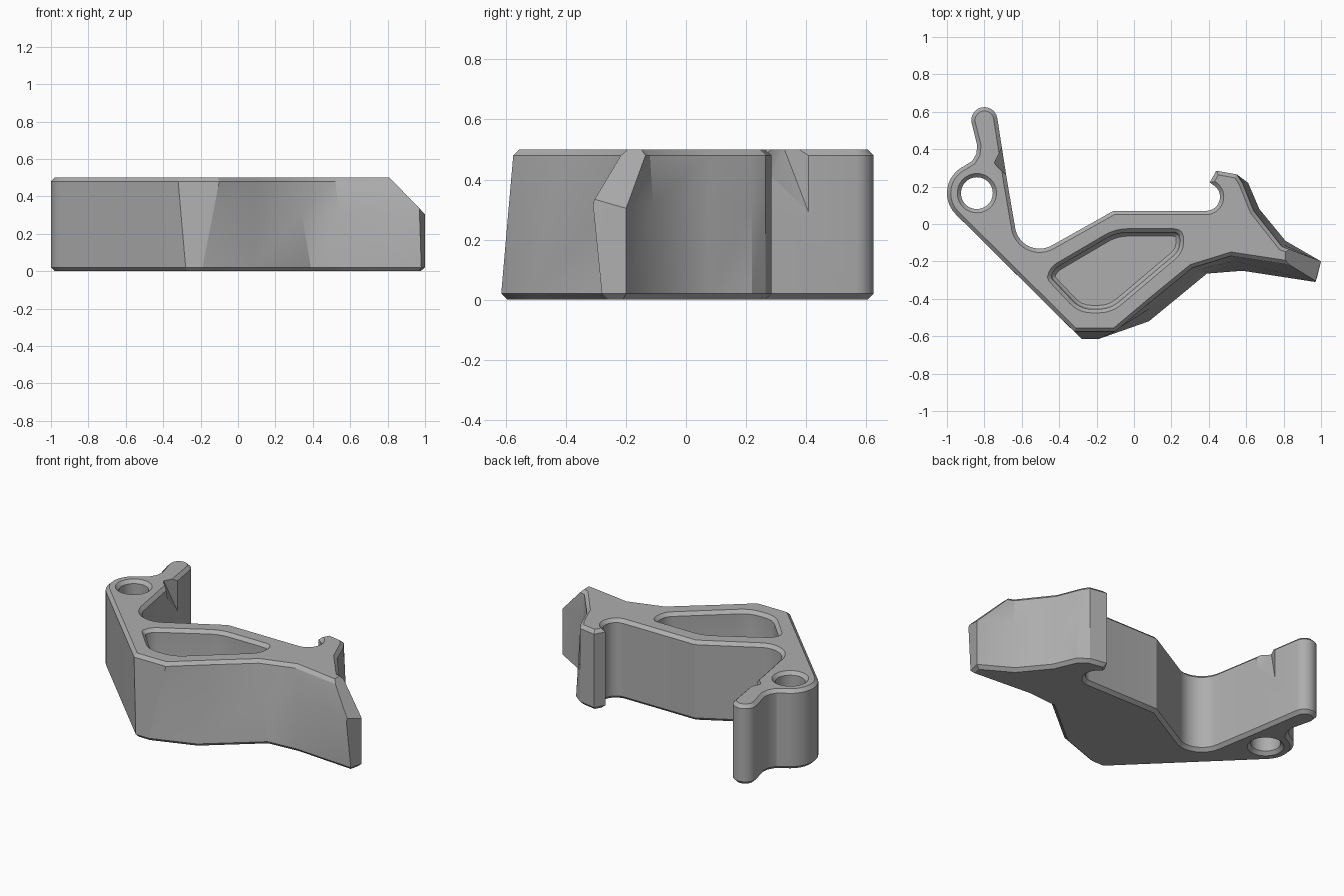
import bpy, bmesh, math
from mathutils import Vector

if "Cube" in bpy.data.objects:
    bpy.data.objects.remove(bpy.data.objects["Cube"], do_unlink=True)

grey = bpy.data.materials.new("plain grey")
grey.use_nodes = True
grey.diffuse_color = (0.42, 0.42, 0.42, 1)
grey.node_tree.nodes["Principled BSDF"].inputs["Base Color"].default_value = (0.42, 0.42, 0.42, 1)


def arc(cx, cy, r, start, end, n=12):
    angles = [math.radians(start + (end - start) * i / n) for i in range(n + 1)]
    return [Vector((cx + r * math.cos(a), cy + r * math.sin(a))) for a in angles]


def inset(pts, d):
    """Offset a counter-clockwise outline inwards with mitred corners."""
    out = []
    for i, p in enumerate(pts):
        a = (p - pts[i - 1]).normalized()
        b = (pts[(i + 1) % len(pts)] - p).normalized()
        na, nb = Vector((-a.y, a.x)), Vector((-b.y, b.x))
        out.append(p + (na + nb) * d / max(0.5, 1 + na.dot(nb)))
    return out


def rounded(corners, cut, n=6):
    """Replace every corner by a short curve."""
    out = []
    for i, p in enumerate(corners):
        q, r = corners[i - 1], corners[(i + 1) % len(corners)]
        c = min(cut, (q - p).length * 0.45, (r - p).length * 0.45)
        s, e = p + (q - p).normalized() * c, p + (r - p).normalized() * c
        for k in range(n + 1):
            t = k / n
            out.append(s * (1 - t) ** 2 + p * 2 * t * (1 - t) + e * t * t)
    return out


def finish(name, bm):
    bmesh.ops.recalc_face_normals(bm, faces=bm.faces)
    me = bpy.data.meshes.new(name)
    bm.to_mesh(me)
    bm.free()
    me.materials.append(grey)
    ob = bpy.data.objects.new(name, me)
    bpy.context.collection.objects.link(ob)
    return ob


def loft(layers):
    """Skin a stack of (height, outline) layers and cap both ends."""
    bm = bmesh.new()
    rings = [[bm.verts.new((p.x, p.y, z)) for p in pts] for z, pts in layers]
    for lo, hi in zip(rings, rings[1:]):
        for i in range(len(lo)):
            j = (i + 1) % len(lo)
            bm.faces.new((lo[i], lo[j], hi[j], hi[i]))
    bm.faces.new(rings[0][::-1])
    bm.faces.new(rings[-1])
    return bm


# Slanted front and arm: each row is a lower point and its upper partner
slanted = [
    (-0.28, -0.615, -0.32, -0.575), (-0.19, -0.615, -0.10, -0.575),
    (0.08, -0.52, 0.09, -0.415), (0.39, -0.265, 0.31, -0.235),
    (0.58, -0.25, 0.52, -0.17), (0.98, -0.28, 0.98, -0.24),
    (1.0, -0.20, 1.0, -0.20), (0.81, -0.09, 0.79, -0.12),
    (0.67, 0.08, 0.64, 0.07), (0.61, 0.22, 0.58, 0.22),
]
TIP = 5
# Upright back: hook, round notch, valley, finger and eyelet
upright = [Vector(p) for p in ((0.55, 0.265), (0.44, 0.285), (0.405, 0.222))]
upright += arc(0.385, 0.145, 0.075, 65, -90)
upright += [Vector((-0.11, 0.07))]
upright += arc(-0.505, 0.0, 0.132, -60, -170)
upright += [Vector((-0.68, 0.24))]
upright += arc(-0.80, 0.555, 0.07, 10, 190)
upright += [Vector(p) for p in ((-0.838, 0.42), (-0.843, 0.375), (-0.865, 0.337))]
upright += arc(-0.84, 0.165, 0.16, 115, 225)

lower = [Vector(r[:2]) for r in slanted] + upright
upper = [Vector(r[2:]) for r in slanted] + upright
middle = [a.lerp(b, 0.65) for a, b in zip(lower, upper)]
middle[TIP] = Vector((0.97, -0.31))

bm = loft([(0, inset(lower, 0.02)), (0.02, lower), (0.32, middle),
           (0.48, upper), (0.5, inset(upper, 0.02))])
# Sloping cut across the arm tip
cut = bmesh.ops.bisect_plane(bm, geom=bm.verts[:] + bm.edges[:] + bm.faces[:],
                             plane_co=(0.81, 0, 0.5), plane_no=(0.18, 0, 0.175),
                             clear_outer=True)
bmesh.ops.edgenet_fill(bm, edges=[e for e in cut["geom_cut"]
                                  if isinstance(e, bmesh.types.BMEdge)])
body = finish("bracket_body", bm)

# Blind pocket with chamfered rim
pocket = rounded([Vector(p) for p in (
    (-0.44, -0.225), (-0.47, -0.29), (-0.295, -0.475), (-0.12, -0.475),
    (0.265, -0.15), (0.265, -0.025), (-0.10, -0.025))], 0.07)
pocket_cutter = finish("pocket_cutter", loft([
    (0.10, inset(pocket, 0.04)), (0.115, inset(pocket, 0.026)),
    (0.14, inset(pocket, 0.02)), (0.48, inset(pocket, 0.02)),
    (0.51, inset(pocket, -0.01))]))

# Through hole with chamfers at both ends
hole_cutter = finish("hole_cutter", loft([
    (z, arc(-0.84, 0.165, r, 0, 352.5, 47))
    for z, r in ((-0.01, 0.115), (0.02, 0.085), (0.48, 0.085), (0.51, 0.115))]))

# Wedge notch at the root of the finger
bm = bmesh.new()
for p in ((-0.75, 0.32, 0.52), (-0.70, 0.42, 0.52), (-0.70, 0.42, 0.26),
          (-0.67, 0.24, 0.52), (-0.68, 0.28, 0.40), (-0.6, 0.42, 0.52),
          (-0.6, 0.24, 0.52), (-0.6, 0.42, 0.26), (-0.6, 0.28, 0.40)):
    bm.verts.new(p)
hull = bmesh.ops.convex_hull(bm, input=bm.verts[:])
notch_cutter = finish("notch_cutter", bm)

for cutter in (pocket_cutter, hole_cutter, notch_cutter):
    mod = body.modifiers.new(cutter.name, "BOOLEAN")
    mod.operation = "DIFFERENCE"
    mod.solver = "EXACT"
    mod.object = cutter
    bpy.context.view_layer.objects.active = body
    bpy.ops.object.modifier_apply(modifier=mod.name)
    bpy.data.objects.remove(cutter, do_unlink=True)

bpy.ops.object.select_all(action="DESELECT")
body.select_set(True)
bpy.context.view_layer.objects.active = body
bpy.ops.object.shade_smooth_by_angle(angle=math.radians(25))
